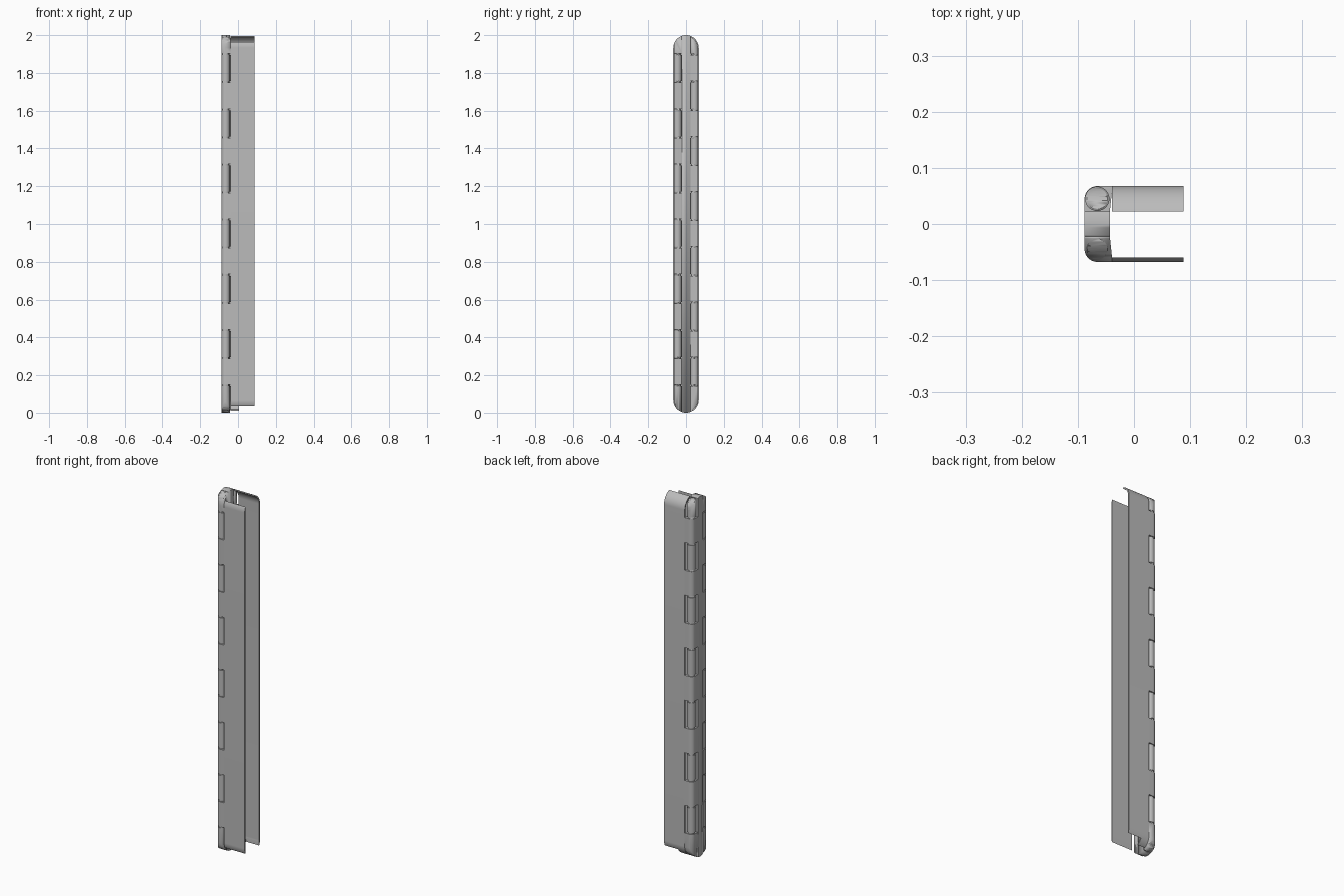
import bpy, bmesh, math
from mathutils import Vector

if "Cube" in bpy.data.objects:
    bpy.data.objects.remove(bpy.data.objects["Cube"], do_unlink=True)

R = 0.0675            # radius of the rounded ends
H = 2.0
T = 0.007             # leaf thickness
X0, X1, XF = -0.088, -0.043, 0.088
KR = (X1 - X0) / 2    # knuckle radius
KX = (X0 + X1) / 2
KY = R - KR
GAP = 0.004
PITCH = 0.146

grey = bpy.data.materials.new("warm_grey_metal")
grey.use_nodes = True
grey.diffuse_color = (0.5, 0.5, 0.5, 1)
grey.node_tree.nodes["Principled BSDF"].inputs["Base Color"].default_value = (0.5, 0.5, 0.5, 1)


def prism(name, points, offset):
    """Solid made by sweeping a closed outline along an offset."""
    bm = bmesh.new()
    face = bm.faces.new([bm.verts.new(p) for p in points])
    swept = bmesh.ops.extrude_face_region(bm, geom=[face])["geom"]
    bmesh.ops.translate(bm, vec=Vector(offset),
                        verts=[v for v in swept if isinstance(v, bmesh.types.BMVert)])
    bmesh.ops.recalc_face_normals(bm, faces=bm.faces)
    mesh = bpy.data.meshes.new(name)
    bm.to_mesh(mesh)
    bm.free()
    ob = bpy.data.objects.new(name, mesh)
    bpy.context.collection.objects.link(ob)
    mesh.materials.append(grey)
    bpy.ops.object.select_all(action="DESELECT")
    ob.select_set(True)
    bpy.context.view_layer.objects.active = ob
    bpy.ops.object.shade_smooth_by_angle(angle=math.radians(35))
    return ob


def arc(r, a, b, n=12):
    return [(r * math.cos(a + (b - a) * i / n), r * math.sin(a + (b - a) * i / n))
            for i in range(n + 1)]


# Rounded end shape, used to trim the column
outline = [(X0 - 0.05, y, z + H - R) for y, z in arc(R, 0, math.pi, 32)]
outline += [(X0 - 0.05, y, z + R) for y, z in arc(R, math.pi, 2 * math.pi, 32)]
trim = prism("end_trim_helper", outline, (0.3, 0, 0))
trim.hide_render = True
trim.hide_viewport = True
trim.display_type = "WIRE"


def column(name, section, z0, z1):
    """Upright piece, trimmed by the rounded ends where it reaches them."""
    ob = prism(name, [(x, y, z0) for x, y in section], (0, 0, z1 - z0))
    if z0 < R or z1 > H - R:
        mod = ob.modifiers.new("round_end", "BOOLEAN")
        mod.operation = "INTERSECT"
        mod.solver = "EXACT"
        mod.object = trim
    return ob


def circle(r, side):
    return [(KX + x, side * KY + y) for x, y in arc(r, 0, 2 * math.pi, 28)[:-1]]


def leaf(name, side, bottom_y, top_y, x0, x1, r=R):
    """Thin plate whose ends bend round the end radius."""
    ri = r - T
    top, top_in = math.acos(top_y / r), math.acos(min(1, top_y / ri))
    low, low_in = math.acos(bottom_y / r), math.acos(min(1, bottom_y / ri))
    pts = [(y, z + R) for y, z in arc(r, -low, 0)]
    pts += [(y, z + H - R) for y, z in arc(r, 0, top)]
    pts += [(y, z + H - R) for y, z in arc(ri, top_in, 0.001)]
    pts += [(y, z + R) for y, z in arc(ri, -0.001, -low_in)]
    return prism(name, [(x0, side * y, z) for y, z in pts], (x1 - x0, 0, 0))


# Leaves: the front one is cut short at both ends, the back one hooks over the top
short, hook = R - T - 0.0005, 0.022
leaf("front_leaf", -1, short, short, X1 + GAP, XF)
leaf("back_leaf", 1, short, hook, X1 + GAP, XF)
foot = [(X1 + GAP, y, z + R) for y, z in arc(R, -math.acos(0.035 / R), -0.3)]
foot += [(X1 + GAP, y, z + R) for y, z in arc(R - T, -0.3, -math.acos(0.035 / (R - T)))]
prism("back_leaf_foot", foot, (0.045, 0, 0))

# Spine block between the two rows of knuckles
inner = KY - KR
column("spine", [(X0, -inner), (X1, -inner), (X1, inner), (X0, inner)], 0, H)

# Two interleaved rows of knuckles
for side, row in ((-1, "front"), (1, "back")):
    column(row + "_hinge_pin", circle(KR * 0.82, side), 0, H)
    # leaf knuckle: round on the outside, square towards the leaf
    tab = [(KX + x, side * (KY + y)) for x, y in arc(KR, math.pi / 2, math.pi)]
    tab += [(X0, side * inner), (X1, side * inner), (X1 + GAP, side * (R - T)),
            (X1 + GAP, side * R)]
    for i in range(14):
        z0 = i * PITCH
        z1 = H if i == 13 else z0 + PITCH
        z0 += GAP if i else 0
        z1 -= GAP if i < 13 else 0
        on_spine = (i % 2 == 0) == (side < 0)
        if on_spine:
            column(f"{row}_spine_knuckle_{i}", circle(KR * 0.97, side), z0, z1)
        else:
            column(f"{row}_leaf_knuckle_{i}", tab, z0, z1)
